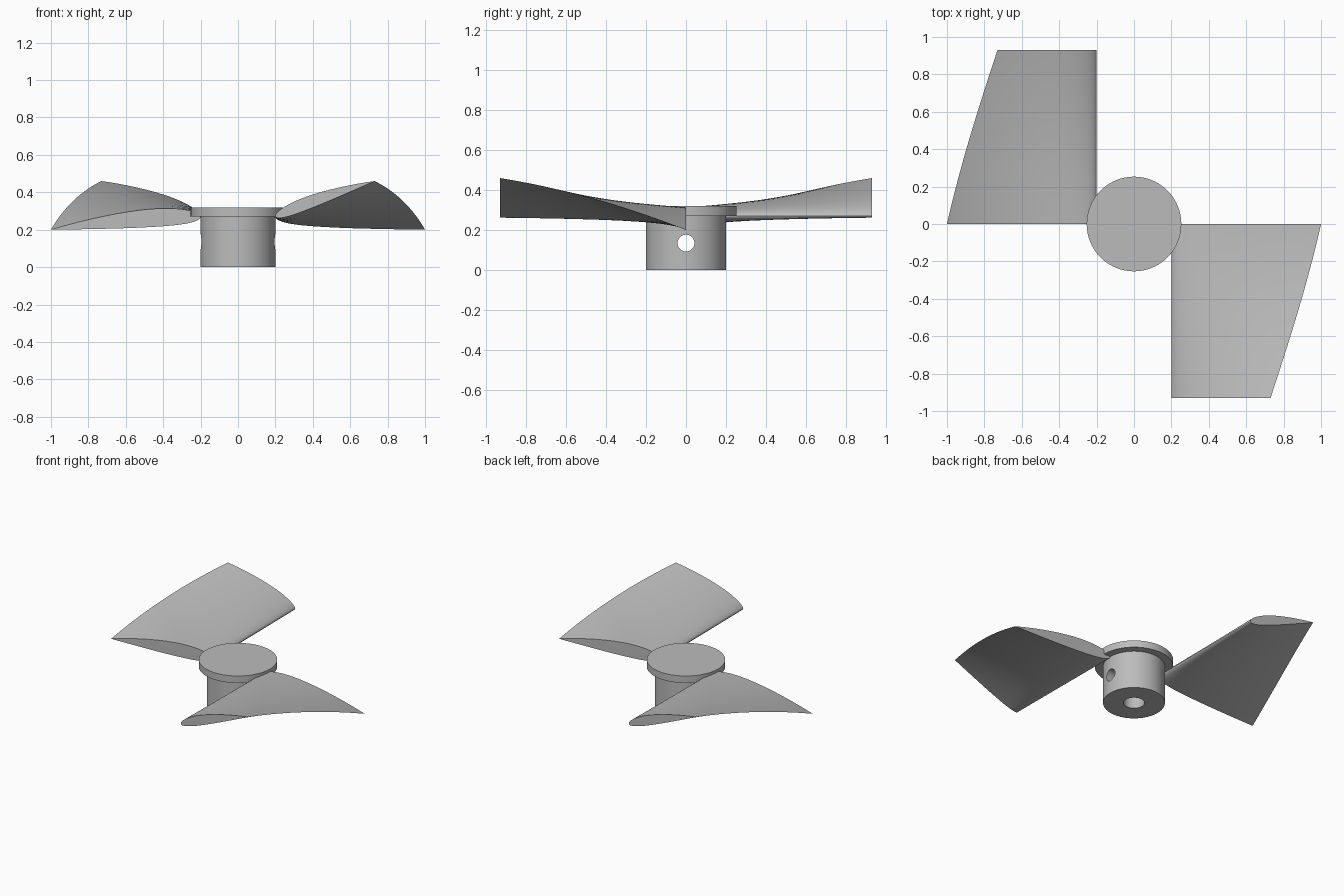
import bpy
import bmesh
from math import sin, cos, pi, sqrt, radians, atan2, hypot
from mathutils import Matrix, Vector

cube = bpy.data.objects.get("Cube")
if cube:
    bpy.data.objects.remove(cube, do_unlink=True)

grey = bpy.data.materials.new("plain grey")
grey.use_nodes = True
colour = (0.5, 0.5, 0.5, 1)
grey.diffuse_color = colour
grey.node_tree.nodes["Principled BSDF"].inputs["Base Color"].default_value = colour


def make_object(name, bm):
    bmesh.ops.recalc_face_normals(bm, faces=bm.faces[:])
    mesh = bpy.data.meshes.new(name)
    bm.to_mesh(mesh)
    bm.free()
    mesh.materials.append(grey)
    obj = bpy.data.objects.new(name, mesh)
    bpy.context.collection.objects.link(obj)
    return obj


def smooth(obj):
    bpy.ops.object.select_all(action="DESELECT")
    obj.select_set(True)
    bpy.context.view_layer.objects.active = obj
    bpy.ops.object.shade_smooth_by_angle(angle=radians(30))


def cylinder(name, radius, length, matrix, segments=96):
    bm = bmesh.new()
    bmesh.ops.create_cone(bm, cap_ends=True, segments=segments, radius1=radius,
                          radius2=radius, depth=length, matrix=matrix)
    return make_object(name, bm)


def cut(obj, cutter):
    mod = obj.modifiers.new(cutter.name, "BOOLEAN")
    mod.operation = "DIFFERENCE"
    mod.solver = "EXACT"
    mod.object = cutter
    bpy.context.view_layer.objects.active = obj
    bpy.ops.object.modifier_apply(modifier=mod.name)
    bpy.data.objects.remove(cutter, do_unlink=True)


# Hub with a shaft bore and a cross hole for the set screw
hub = cylinder("hub", 0.2, 0.27, Matrix.Translation((0, 0, 0.135)))
cut(hub, cylinder("shaft_bore", 0.068, 0.5, Matrix.Translation((0, 0, 0)), 48))
cut(hub, cylinder("screw_hole", 0.042, 1.0,
                  Matrix.Translation((0, 0, 0.135)) @ Matrix.Rotation(pi / 2, 4, "Y"), 48))
smooth(hub)

# Flange that caps the hub
smooth(cylinder("hub_flange", 0.253, 0.05, Matrix.Translation((0, 0, 0.295))))


# Cambered wing section, chord 1, as a closed loop from the trailing edge
def wing_section(steps=28, thick=0.12, camber=0.02, crest=0.4):
    upper, lower = [], []
    for i in range(steps + 1):
        x = (1 + cos(pi * i / steps)) / 2
        half = 5 * thick * (0.2969 * sqrt(x) - 0.126 * x - 0.3516 * x**2
                            + 0.2843 * x**3 - 0.1036 * x**4)
        side = crest if x < crest else 1 - crest
        mean = camber * (1 - ((x - crest) / side) ** 2)
        upper.append((x, mean + half))
        lower.append((x, mean - half))
    return upper + lower[-2:0:-1]


# Blade: the section is lofted from root to tip with taper and twist
def blade(name, turn, stations=40):
    root, tip = Vector((0.8, -0.07)), Vector((0.53, 0.19))
    bm = bmesh.new()
    rings = []
    for s in range(stations + 1):
        t = s / stations
        chord = hypot(*root) * (1 - t) + hypot(*tip) * t
        angle = atan2(root.y, root.x) * (1 - t) + atan2(tip.y, tip.x) * t
        ring = []
        for u, v in wing_section():
            x = 0.2 + chord * (u * cos(angle) - v * sin(angle))
            z = 0.27 + chord * (u * sin(angle) + v * cos(angle))
            ring.append(bm.verts.new((x, -0.93 * t, z)))
        rings.append(ring)
    for a, b in zip(rings, rings[1:]):
        for i in range(len(a)):
            j = (i + 1) % len(a)
            bm.faces.new((a[i], a[j], b[j], b[i]))
    bm.faces.new(rings[0])
    bm.faces.new(rings[-1])
    bmesh.ops.rotate(bm, verts=bm.verts[:], cent=(0, 0, 0),
                     matrix=Matrix.Rotation(turn, 3, "Z"))
    smooth(make_object(name, bm))


blade("left_blade", 0)
blade("right_blade", pi)
